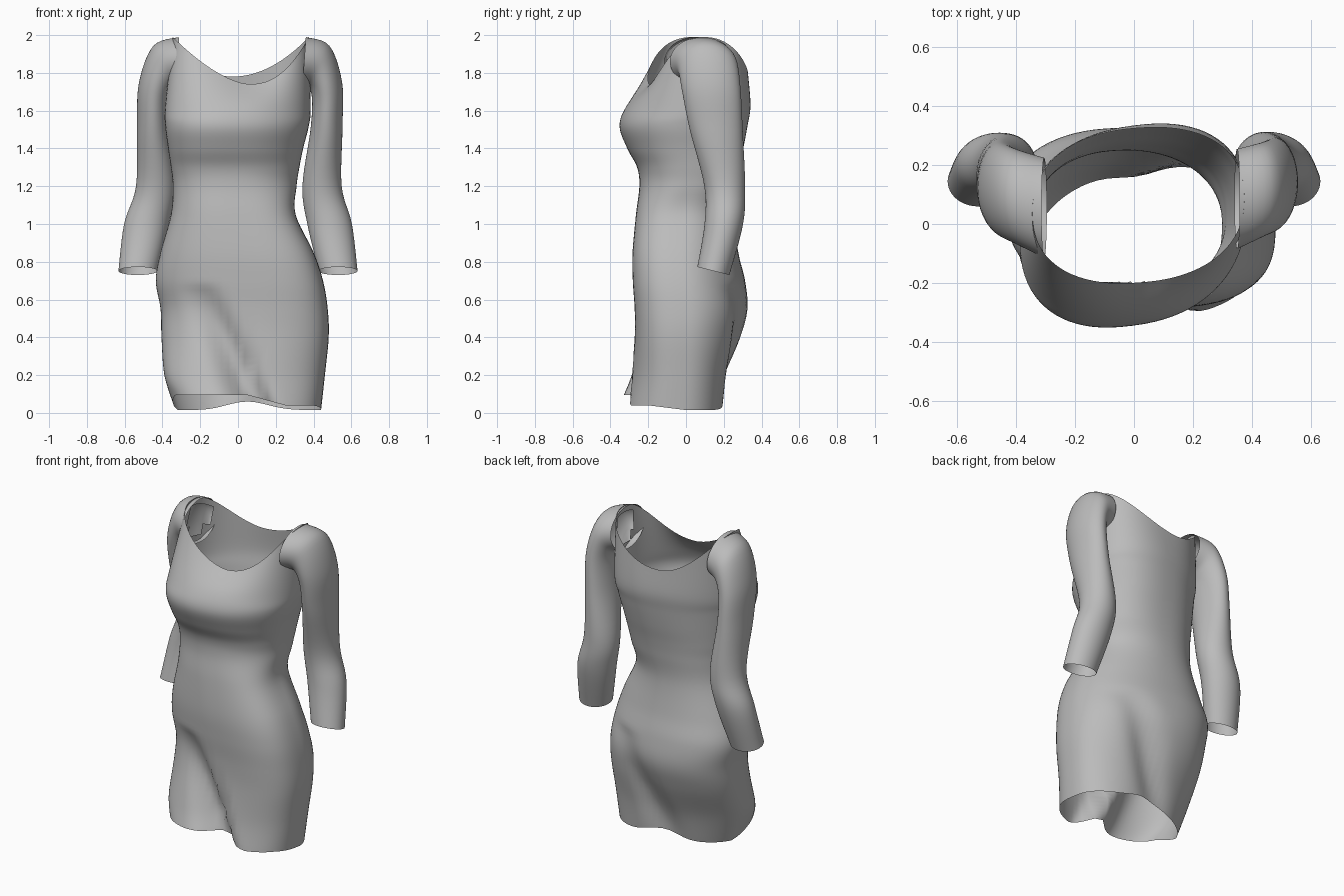
import bpy, bmesh, math
from mathutils import Vector

cube = bpy.data.objects.get("Cube")
if cube:
    bpy.data.objects.remove(cube, do_unlink=True)

cloth = bpy.data.materials.new("grey cloth")
cloth.use_nodes = True
colour = (0.5, 0.5, 0.5, 1)
cloth.diffuse_color = colour
cloth.node_tree.nodes["Principled BSDF"].inputs["Base Color"].default_value = colour

SIDES = 80


def clamp(v):
    return max(0, min(1, v))


def spline(a, b, c, d, t):
    """Smooth blend from b to c."""
    return b + 0.5 * t * (c - a + t * (2 * a - 5 * b + 4 * c - d + t * (3 * (b - c) + d - a)))


def densify(rings, steps):
    out = []
    last = len(rings) - 1
    for i in range(last):
        a, b, c, d = (rings[max(0, min(last, i + k))] for k in (-1, 0, 1, 2))
        for s in range(steps):
            out.append([spline(*p, s / steps) for p in zip(a, b, c, d)])
    return out + [rings[-1]]


def loft(name, rings, steps, shape=None, cut=None):
    """Open skin through closed rings, with optional folds and holes."""
    bm = bmesh.new()
    rows = [[bm.verts.new(p) for p in ring] for ring in densify(rings, steps)]
    for low, high in zip(rows, rows[1:]):
        for j in range(SIDES):
            k = (j + 1) % SIDES
            bm.faces.new((low[j], low[k], high[k], high[j]))
    if shape:
        for v in bm.verts:
            v.co.y += shape(v.co)
    bmesh.ops.recalc_face_normals(bm, faces=bm.faces)
    if cut:
        holes = [f for f in bm.faces if cut(f.calc_center_median())]
        bmesh.ops.delete(bm, geom=holes, context='FACES')
    mesh = bpy.data.meshes.new(name)
    bm.to_mesh(mesh)
    bm.free()
    mesh.materials.append(cloth)
    obj = bpy.data.objects.new(name, mesh)
    bpy.context.collection.objects.link(obj)
    for poly in mesh.polygons:
        poly.use_smooth = True


def power(v, n):
    return math.copysign(abs(v) ** (2 / n), v)


def body_ring(z, left, right, front, back, shear):
    ring = []
    for j in range(SIDES):
        a = 2 * math.pi * j / SIDES
        c, s = math.cos(a), math.sin(a)
        # The hip is boxier at the left front corner and slimmer behind it
        n = 2.3
        if c > 0 and z < 1.1:
            n = 2.9 if s < 0 else 2.1
        x = (left + right) / 2 + (right - left) / 2 * power(c, n)
        y = (front + back) / 2 + (back - front) / 2 * power(s, n) + shear * x
        ring.append(Vector((x, y, z)))
    return ring


# Body: height, side extents, front, back, turn
body = [body_ring(*row) for row in (
    (0.015, -0.345, 0.44, -0.335, 0.185, 0.12),
    (0.2, -0.39, 0.46, -0.3, 0.22, 0.07),
    (0.4, -0.405, 0.48, -0.27, 0.29, -0.02),
    (0.55, -0.41, 0.475, -0.265, 0.325, -0.06),
    (0.7, -0.435, 0.45, -0.275, 0.31, -0.07),
    (0.85, -0.41, 0.40, -0.28, 0.275, -0.05),
    (1.05, -0.355, 0.305, -0.265, 0.25, 0),
    (1.2, -0.345, 0.31, -0.245, 0.265, 0.05),
    (1.3, -0.355, 0.325, -0.255, 0.28, 0.08),
    (1.4, -0.37, 0.345, -0.305, 0.3, 0.11),
    (1.52, -0.385, 0.375, -0.345, 0.32, 0.13),
    (1.63, -0.385, 0.385, -0.305, 0.335, 0.13),
)]

# Hem rises over the right thigh and at the middle of the back
for p in body[0]:
    if p.y < 0:
        p.z += clamp(-p.y * 5) * (0.025 + 0.055 * clamp((0.25 - p.x) * 5))
    else:
        p.z += clamp(p.y * 6) * 0.045 * math.exp(-((p.x - 0.05) / 0.15) ** 2)

# Scooped neckline, lowest at the front
neck = body_ring(1.75, -0.345, 0.375, -0.2, 0.325, 0.07)
for p in neck:
    in_front = p.y < 0.07
    middle = 0.06 if in_front else -0.03
    u = (p.x - middle) / (0.375 - middle if p.x > middle else middle + 0.345)
    base = 1.74 if in_front else 1.78
    bend = 2 if not in_front else 2.3 if u > 0 else 1.6
    p.z = base + (1.99 - base) * abs(u) ** bend
body.append(neck)


def folds(p):
    """Diagonal folds between the thighs, front and back."""
    low = max(0, 0.68 - p.z)
    if p.y < 0:
        dx = p.x + 0.17 - (0.65 - p.z) * 0.46
        depth = 0.18 * low ** 0.75
        width = 0.11 if dx < 0 else 0.06
    else:
        dx = p.x - (p.z - 0.05) * 0.4
        depth = -0.08 * low ** 0.5 * clamp(0.3 + p.z * 2)
        width = 0.1
    return depth * math.exp(-(dx / width) ** 2) * clamp(abs(p.y) * 5)


def armhole(p):
    return abs(p.x) > 0.3 and math.hypot(p.y - 0.09, p.z - 1.85) < 0.095


loft("dress_body", body, 6, folds, armhole)

# Sleeves: centre x, y, z, tilt, width radius, depth radius
SLEEVE = (
    (0.35, 0.085, 1.86, 86, 0.13, 0.17),
    (0.43, 0.115, 1.83, 64, 0.125, 0.16),
    (0.472, 0.135, 1.70, 30, 0.092, 0.155),
    (0.468, 0.16, 1.5, 3, 0.085, 0.14),
    (0.445, 0.205, 1.2, 0, 0.104, 0.108),
    (0.485, 0.2, 1.0, 0, 0.118, 0.102),
    (0.53, 0.145, 0.75, 0, 0.103, 0.085),
)


def sleeve(name, side):
    rings = []
    for i, (x, y, z, tilt, wide, deep) in enumerate(SLEEVE):
        t = math.radians(tilt)
        # The right upper arm sits slightly forward and in
        inset = max(0, 1 - i / 5) if side < 0 else 0
        ring = []
        for j in range(SIDES):
            a = 2 * math.pi * j / SIDES
            r = wide * math.cos(a)
            ring.append(Vector((side * (x - 0.045 * inset + r * math.cos(t)),
                                y - 0.03 * inset + deep * math.sin(a),
                                z + r * math.sin(t))))
        rings.append(ring)
    # Slanted cuff
    for p in rings[-1]:
        p.z += 0.25 * (0.15 - p.y)
    loft(name, rings, 6)


sleeve("left_sleeve", 1)
sleeve("right_sleeve", -1)
